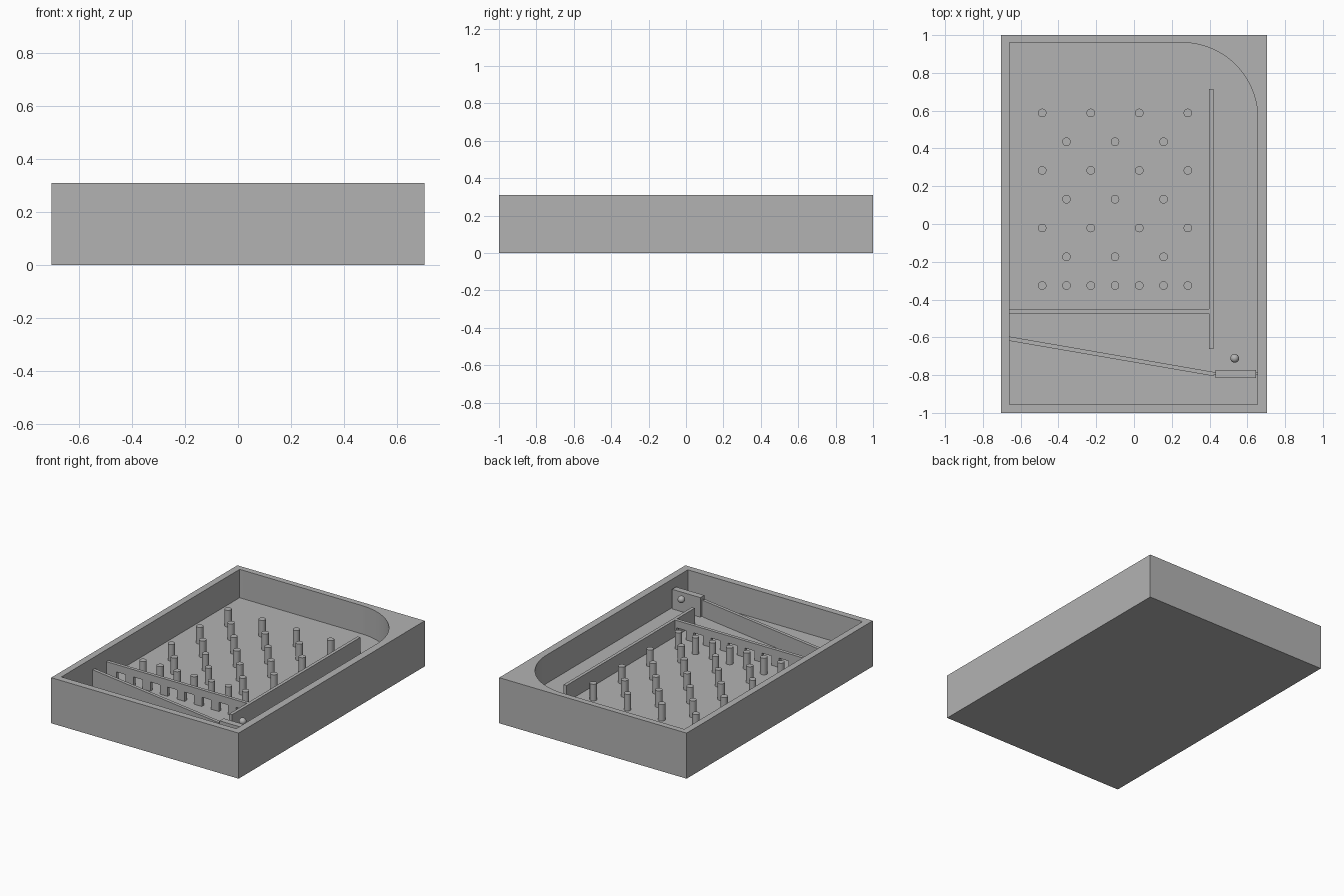
import bpy, bmesh, math
from mathutils import Matrix

cube = bpy.data.objects.get("Cube")
if cube:
    bpy.data.objects.remove(cube, do_unlink=True)

FLOOR, TOP, RIM = 0.117, 0.23, 0.31
SINK = 0.01   # how far parts are bedded into the floor

grey = bpy.data.materials.new("plain grey")
grey.use_nodes = True
colour = (0.45, 0.45, 0.45, 1)
grey.diffuse_color = colour
grey.node_tree.nodes["Principled BSDF"].inputs["Base Color"].default_value = colour


def finish(name, bm, smooth=False):
    bmesh.ops.recalc_face_normals(bm, faces=bm.faces[:])
    mesh = bpy.data.meshes.new(name)
    bm.to_mesh(mesh)
    bm.free()
    mesh.materials.append(grey)
    obj = bpy.data.objects.new(name, mesh)
    bpy.context.collection.objects.link(obj)
    if smooth:
        activate(obj)
        bpy.ops.object.shade_smooth_by_angle(angle=math.radians(35))
    return obj


def activate(obj):
    bpy.ops.object.select_all(action='DESELECT')
    obj.select_set(True)
    bpy.context.view_layer.objects.active = obj


def prism(name, points, depth):
    """Extrude a closed outline of 3D points along a vector."""
    bm = bmesh.new()
    face = bm.faces.new([bm.verts.new(p) for p in points])
    ext = bmesh.ops.extrude_face_region(bm, geom=[face], use_keep_orig=True)
    verts = [g for g in ext["geom"] if isinstance(g, bmesh.types.BMVert)]
    bmesh.ops.translate(bm, vec=depth, verts=verts)
    return finish(name, bm)


def wall(name, outline, low, high):
    return prism(name, [(x, y, low) for x, y in outline], (0, 0, high - low))


def box(name, x0, x1, y0, y1, low, high):
    return wall(name, [(x0, y0), (x1, y0), (x1, y1), (x0, y1)], low, high)


# Tray with a cavity that has one large rounded corner
tray = box("tray", -0.705, 0.705, -1, 1, 0, RIM)
left, right, front, back, radius = -0.66, 0.655, -0.955, 0.96, 0.40
outline = [(left, back), (left, front), (right, front)]
for i in range(33):
    a = i / 32 * math.pi / 2
    outline.append((right - radius + radius * math.cos(a),
                    back - radius + radius * math.sin(a)))
cutter = wall("cavity_cutter", outline, FLOOR, RIM + 0.1)
cutter.hide_render = True
cut = tray.modifiers.new("cavity", 'BOOLEAN')
cut.object = cutter
cut.operation = 'DIFFERENCE'
cut.solver = 'EXACT'
activate(tray)
bpy.ops.object.modifier_apply(modifier=cut.name)
bpy.data.objects.remove(cutter, do_unlink=True)
activate(tray)
bpy.ops.object.shade_smooth_by_angle(angle=math.radians(30))

# Launch lane divider and slanted return wall
box("lane_wall", 0.398, 0.42, -0.663, 0.715, FLOOR - SINK, TOP)
wall("return_ramp", [(left - SINK, -0.617), (0.42, -0.805),
                     (0.42, -0.783), (left - SINK, -0.594)], FLOOR - SINK, TOP)

# Gate wall with a row of openings at floor level
STEP = 0.1285
gate = [(left - SINK, TOP), (left - SINK, FLOOR)]
for i in range(8):
    mid = -0.549 + i * STEP
    gate += [(mid - 0.035, FLOOR), (mid - 0.035, 0.18),
             (mid + 0.035, 0.18), (mid + 0.035, FLOOR)]
gate += [(0.40, FLOOR), (0.40, TOP)]
prism("gate_wall", [(x, -0.473, z) for x, z in gate], (0, 0.023, 0))

# Staggered pegs, with a full row next to the gates
bm = bmesh.new()
for row in range(7):
    columns = range(7) if row == 6 else range(row % 2, 7, 2)
    for col in columns:
        place = Matrix.Translation((-0.486 + col * STEP, 0.588 - row * 0.1523,
                                    (FLOOR - SINK + TOP) / 2))
        bmesh.ops.create_cone(bm, cap_ends=True, segments=32, radius1=0.0225,
                              radius2=0.0225, depth=TOP - FLOOR + SINK, matrix=place)
finish("pegs", bm, smooth=True)

# Plunger block on its thin guide, and the ball
box("plunger_guide", 0.41, right + SINK, -0.80, -0.787, FLOOR - SINK, TOP)
box("plunger", 0.432, 0.645, -0.815, -0.772, FLOOR - SINK, 0.25)
bm = bmesh.new()
bmesh.ops.create_uvsphere(bm, u_segments=32, v_segments=16, radius=0.023,
                          matrix=Matrix.Translation((0.533, -0.711, 0.235)))
finish("ball", bm, smooth=True)
